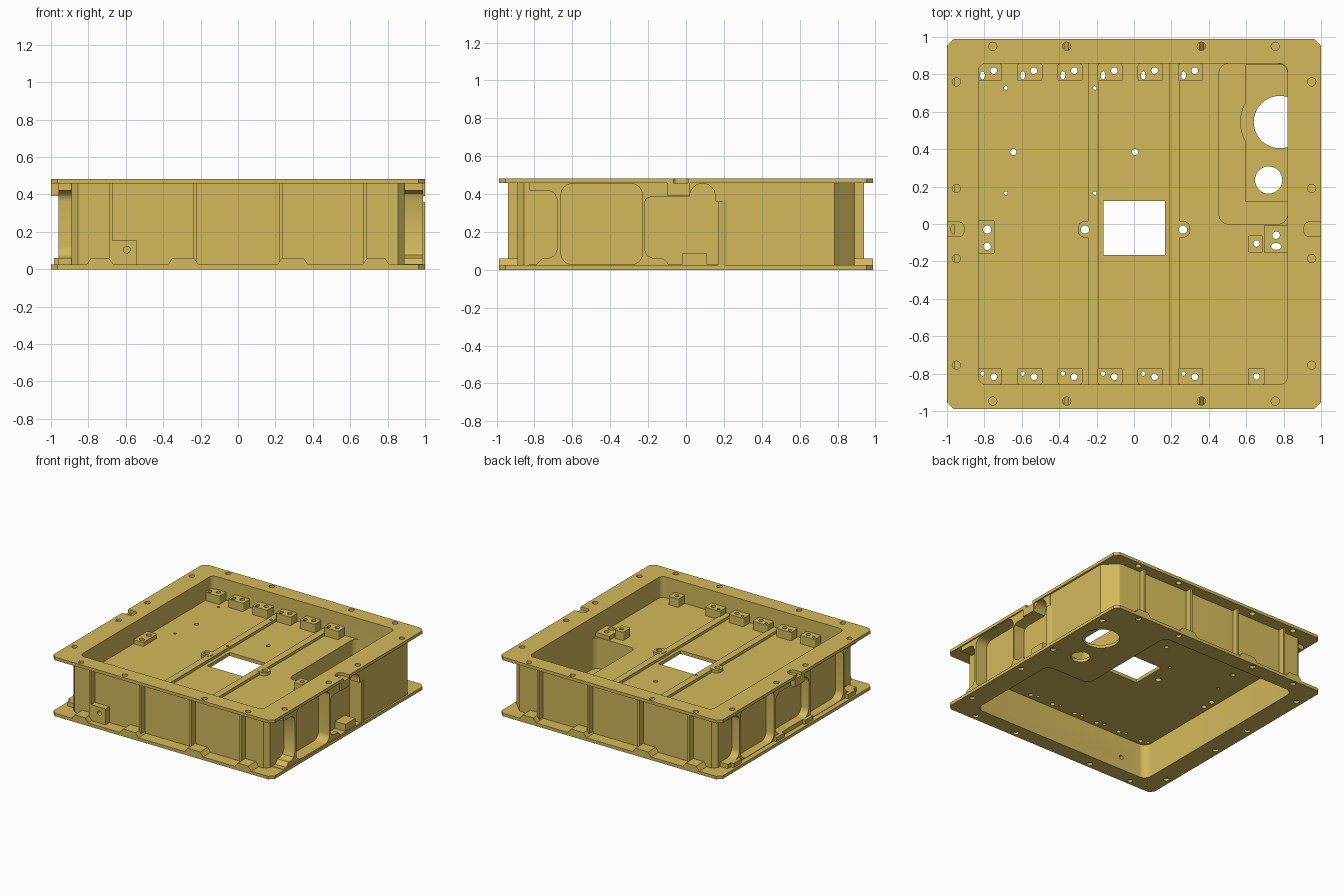
import bpy, bmesh, math
from mathutils import Vector

if "Cube" in bpy.data.objects:
    bpy.data.objects.remove(bpy.data.objects["Cube"])

brass = bpy.data.materials.new("brass_tan")
brass.diffuse_color = (0.65, 0.485, 0.105, 1)
brass.use_nodes = True
brass.node_tree.nodes["Principled BSDF"].inputs["Base Color"].default_value = brass.diffuse_color


def rounded(pts, r, n=6):
    """Round every corner of a 2D outline."""
    out = []
    for i, p in enumerate(pts):
        p = Vector(p)
        a = (Vector(pts[i - 1]) - p).normalized()
        b = (Vector(pts[(i + 1) % len(pts)]) - p).normalized()
        half = a.angle(b) / 2
        c = p + (a + b).normalized() * (r / math.sin(half))
        s, e = p + a * (r / math.tan(half)) - c, p + b * (r / math.tan(half)) - c
        for k in range(n + 1):
            t = k / n
            out.append(c + (s * (1 - t) + e * t).normalized() * r)
    return out


def rect(x0, x1, y0, y1, r=0):
    pts = [(x0, y0), (x1, y0), (x1, y1), (x0, y1)]
    return rounded(pts, r) if r else pts


def circle(x, y, r, n=24, sy=1):
    return [(x + r * math.cos(k * math.tau / n), y + r * sy * math.sin(k * math.tau / n)) for k in range(n)]


def prisms(name, items, axis="z"):
    """One object from (outline, low, high) items extruded along an axis."""
    place = {"z": lambda u, v, w: (u, v, w), "x": lambda u, v, w: (w, u, v), "y": lambda u, v, w: (u, w, v)}[axis]
    bm = bmesh.new()
    for pts, lo, hi in items:
        a = [bm.verts.new(place(p[0], p[1], lo)) for p in pts]
        b = [bm.verts.new(place(p[0], p[1], hi)) for p in pts]
        bm.faces.new(a)
        bm.faces.new(b[::-1])
        for i in range(len(a)):
            j = (i + 1) % len(a)
            bm.faces.new((a[j], a[i], b[i], b[j]))
    bmesh.ops.recalc_face_normals(bm, faces=bm.faces)
    me = bpy.data.meshes.new(name)
    bm.to_mesh(me)
    bm.free()
    me.materials.append(brass)
    ob = bpy.data.objects.new(name, me)
    bpy.context.collection.objects.link(ob)
    return ob


def cut(ob, *cutters):
    for c in cutters:
        m = ob.modifiers.new("cut", "BOOLEAN")
        m.operation, m.solver, m.object = "DIFFERENCE", "EXACT", c
    dg = bpy.context.evaluated_depsgraph_get()
    dg.update()
    me = bpy.data.meshes.new_from_object(ob.evaluated_get(dg))
    ob.modifiers.clear()
    ob.data = me


TOP, LIP, FLOOR, UNDER = 0.483, 0.458, 0.312, 0.284
X0, X1, Y0, Y1 = -0.832, 0.82, -0.857, 0.857

# Cutters: upper tray, deep pocket with step, L-shaped lower cavity
tray = prisms("tray_cutter", [(rect(X0, X1, Y0, Y1, 0.04), FLOOR, 0.6)])
pocket = prisms("pocket_cutter", [(rect(0.455, X1, 0, Y1, 0.05), 0.06, 0.4)])
step = prisms("step_cutter", [(rect(0.60, X1, 0.12, Y1 - 0.005), 0.025, 0.08)])
bulge = prisms("bulge_cutter", [([(0.78 + 0.21 * math.cos(math.radians(t)), 0.545 + 0.21 * math.sin(math.radians(t)))
                                  for t in range(100, 261, 8)], 0.025, 0.08)])
cavity = prisms("cavity_cutter", [(rounded([(X0, Y0), (X1, Y0), (X1, -0.03), (0.42, -0.03), (0.42, Y1), (X0, Y1)],
                                           0.06), -0.1, UNDER)])
ports = prisms("port_cutter", [(circle(0.78, 0.545, 0.14, 40), -0.1, 0.05), (circle(0.72, 0.235, 0.073, 32), -0.1, 0.05)])
window = prisms("window_cutter", [(rect(0.32, 0.57, 0.07, 0.185), 0.40, 0.48)], "x")

# Drilled holes in floor and bosses, plus the square opening
boss_x = [-0.75, -0.535, -0.32, -0.105, 0.11, 0.325]
drill = [(rect(-0.163, 0.165, -0.165, 0.122), 0.2, 0.45)]
spots = [(-0.785, -0.03, 0.022), (-0.785, -0.12, 0.02), (-0.262, -0.03, 0.022), (0.262, -0.03, 0.022),
         (0.76, -0.06, 0.02), (0.655, -0.105, 0.017), (0.655, -0.815, 0.017), (-0.645, 0.385, 0.017),
         (0.005, 0.385, 0.017)]
spots += [(x, y, 0.01) for x in (-0.685, -0.21) for y in (0.165, 0.727)]
for x in boss_x:
    spots += [(x, 0.82, 0.018), (x, -0.817, 0.018), (x - 0.06, -0.80, 0.012)]
    drill.append((circle(x - 0.06, 0.795, 0.013, 16, 1.7), 0.2, 0.45))
drill += [(circle(x, y, r, 16), 0.2, 0.45) for x, y, r in spots]
drill.append((circle(0.76, -0.12, 0.028, 16, 0.65), 0.2, 0.45))
drill = prisms("drill_cutter", drill)

# Flange screw holes and side notches
screws = [(x, y) for x in (-0.755, -0.36, 0.36, 0.755) for y in (-0.947, 0.95)]
screws += [(x, y) for x in (-0.95, 0.95) for y in (-0.755, -0.185, 0.19, 0.76)]
top_holes = prisms("top_hole_cutter", [(circle(x, y, 0.022, 16), 0.45, 0.5) for x, y in screws])
low_holes = prisms("low_hole_cutter", [(circle(x, y, 0.022, 16), -0.02, 0.018) for x, y in screws])
notch = prisms("notch_cutter", [(rect(s * 0.965 - 0.055, s * 0.965 + 0.055, -0.067, 0.01, 0.025), 0.4, 0.6) for s in (-1, 1)])
pins = prisms("pin_cutter", [(circle(s * 0.952, -0.028, 0.028, 20), 0.43, 0.6) for s in (-1, 1)])
front_hole = prisms("front_hole_cutter", [(circle(-0.595, 0.105, 0.018, 16), -1.0, -0.8)], "y")

# Walls and floor
walls = prisms("walls_and_floor", [([(-0.855, -0.89), (0.855, -0.89), (0.89, -0.855), (0.89, 0.2), (0.985, 0.2),
                                     (0.985, 0.785), (0.885, 0.885), (0.86, 0.89), (-0.855, 0.89), (-0.89, 0.855),
                                     (-0.89, -0.855)], 0.025, LIP)])
cut(walls, tray, pocket, step, bulge, cavity, ports, drill, front_hole, window)

# Flanges with clipped corners
c, Y = 0.035, 0.988
plate = [(-1 + c, -Y), (1 - c, -Y), (1, -Y + c), (1, Y - c), (1 - c, Y), (-1 + c, Y), (-1, Y - c), (-1, -Y + c)]
top_flange = prisms("top_flange", [(plate, LIP, TOP)])
cut(top_flange, tray, top_holes, notch)
bottom_flange = prisms("bottom_flange", [(plate, 0, 0.025)])
cut(bottom_flange, cavity, ports, low_holes)

# Front and back ribs, with screw pads along the bottom flange
ribs, pads = [], []
for lo, hi in ((-0.94, -0.888), (0.888, 0.94)):
    for x in (-0.68, -0.228, 0.228, 0.68):
        ribs.append((rect(x - 0.009, x + 0.009, lo, hi), 0.025, LIP))
    y0, y1 = (-Y, -0.888) if lo < 0 else (0.888, Y)
    for s in (-1, 1):
        for a, b in ((0.235, 0.35), (0.69, 0.785)):
            x0, x1 = sorted((s * a, s * b))
            pads.append(([(x0 - 0.025, 0.025), (x1 + 0.025, 0.025), (x1, 0.06), (x0, 0.06)], y0, y1))
prisms("wall_ribs", ribs)
prisms("screw_pads", pads, "y")

# Side fins: blocks with rounded cells milled out
right_fins = prisms("right_fins", [(rect(-0.83, 0.2, 0.025, LIP), 0.885, 0.99)], "x")
arch = [(0.0875 + 0.0675 * math.cos(math.radians(t)), 0.388 + 0.0675 * math.sin(math.radians(t))) for t in range(0, 181, 15)]
big = [(-0.22, 0.11), (-0.205, 0.075), (-0.17, 0.06), (-0.12, 0.06), (-0.09, 0.028), (0.19, 0.028), (0.19, 0.36),
       (0.155, 0.36)] + arch + [(-0.18, 0.388), (-0.21, 0.375), (-0.22, 0.35)]
first = [(-1.0, 0.028), (-0.79, 0.028), (-0.76, 0.06), (-0.73, 0.06), (-0.695, 0.075), (-0.68, 0.11),
         (-0.68, 0.37), (-0.695, 0.405), (-0.73, 0.42), (-1.0, 0.42)]
cells = prisms("right_cell_cutter", [(first, 0.89, 1.1), (rect(-0.66, -0.23, 0.028, 0.455, 0.06), 0.89, 1.1),
                                     (big, 0.89, 1.1)], "x")
cut(right_fins, cells)
left_fins = prisms("left_fins", [(rect(-0.83, 0.83, 0.025, LIP), -0.96, -0.885)], "x")
lcells = [(rect(a, b, lo, hi, 0.06), -1.1, -0.89) for a, b, lo, hi in (
    (-1.0, -0.68, 0.06, 0.42), (-0.66, -0.235, 0.028, 0.455), (-0.215, 0.215, 0.06, 0.395),
    (0.235, 0.66, 0.028, 0.455), (0.68, 1.0, 0.06, 0.42))]
left_cells = prisms("left_cell_cutter", lcells, "x")
cut(left_fins, left_cells)

# Side screw pads
side = [(rect(y - 0.05, y + 0.05, 0.025, 0.06), -0.985, -0.888) for y in (-0.735, -0.185, 0.185, 0.74)]
side += [(rect(y - 0.04, y + 0.04, 0.025, 0.06), 0.888, 0.985) for y in (-0.72, -0.175)]
prisms("side_screw_pads", side, "x")

# Notch bosses under the top flange, right post, and small outer blocks
notch_boss = prisms("notch_bosses", [(rect(a, b, -0.1, 0.02), 0.393, LIP) for a, b in ((-1, -0.888), (0.888, 1))])
cut(notch_boss, pins)
prisms("right_post", [([(0.888, 0.17), (1.0, 0.17), (1.0, 0.19), (0.975, 0.235), (0.888, 0.235)], 0.025, 0.36)])
prisms("right_block", [(rect(0.885, 0.985, -0.02, 0.11), 0.025, 0.085)])
front_block = prisms("front_block", [(rect(-0.675, -0.54, -0.94, -0.885), 0.025, 0.155)])
cut(front_block, front_hole)

# Floor rails and their screw tabs
for s, side_name in ((-1, "left"), (1, "right")):
    rail = prisms(side_name + "_floor_rail", [(rect(s * 0.218 - 0.028, s * 0.218 + 0.028, Y0, Y1), FLOOR - 0.005, 0.335)])
    tab = prisms(side_name + "_rail_tab", [(rect(s * 0.255 - 0.045, s * 0.255 + 0.045, -0.072, 0.015, 0.035),
                                            FLOOR - 0.005, 0.338)])
    cut(rail, drill)
    cut(tab, drill)

# Mounting bosses on the floor
boss, base, high = [], FLOOR - 0.005, 0.38
for x in boss_x:
    x0 = X0 if x == -0.75 else x - 0.09
    boss += [(rect(x0, x + 0.045, 0.765, Y1, 0.01), base, high),
             (rect(x0, x + 0.045, Y0, -0.77, 0.01), base, high)]
boss += [(rect(0.61, 0.70, Y0, -0.77, 0.01), base, high),
         (rect(X0, -0.745, -0.16, 0.02, 0.01), base, 0.345),
         (rect(0.61, 0.69, -0.155, -0.06, 0.01), base, high),
         (rect(0.697, X1, -0.155, -0.005), base, 0.345)]
bosses = prisms("mounting_bosses", boss)
cut(bosses, drill)

# Remove cutters, then shade rounded surfaces smoothly
for ob in list(bpy.data.objects):
    if ob.name.endswith("_cutter"):
        bpy.data.objects.remove(ob)
    else:
        ob.select_set(True)
        bpy.context.view_layer.objects.active = ob
bpy.ops.object.shade_smooth_by_angle(angle=math.radians(30))
